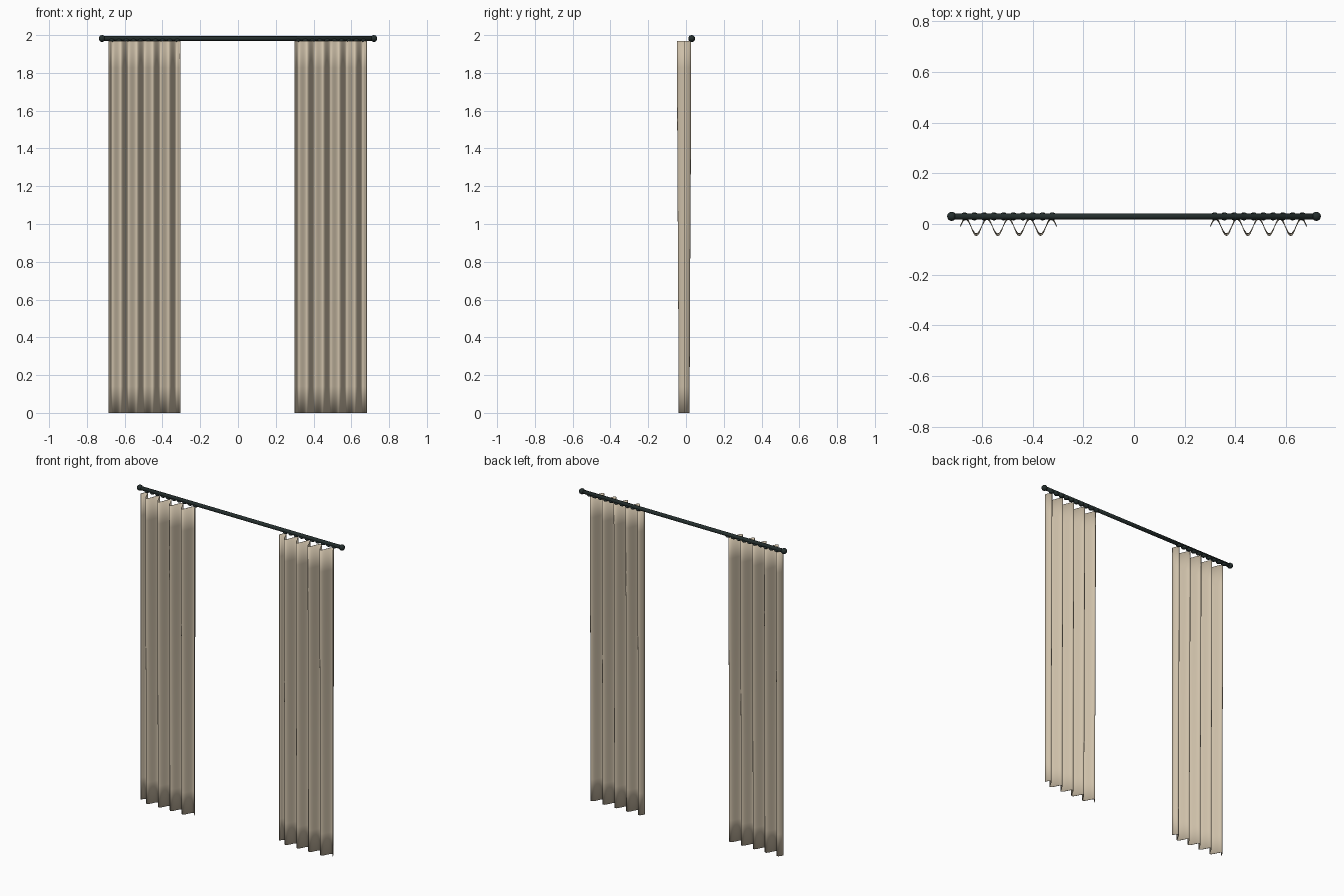
import bpy, bmesh, math
from mathutils import Matrix

cube = bpy.data.objects.get("Cube")
if cube:
    bpy.data.objects.remove(cube, do_unlink=True)


def material(name, rgb, rough):
    m = bpy.data.materials.new(name)
    m.use_nodes = True
    m.diffuse_color = (*rgb, 1)
    bsdf = m.node_tree.nodes["Principled BSDF"]
    bsdf.inputs["Base Color"].default_value = (*rgb, 1)
    bsdf.inputs["Roughness"].default_value = rough
    return m


LINEN = material("beige linen", (0.62, 0.53, 0.40), 0.8)
METAL = material("dark metal", (0.018, 0.028, 0.027), 0.5)

ROD_Y, ROD_Z = 0.03, 1.982
WIDTH, HEIGHT, PLEAT = 0.38, 1.968, 0.0845


def finish(name, bm, mat):
    me = bpy.data.meshes.new(name)
    bm.to_mesh(me)
    bm.free()
    me.materials.append(mat)
    me.shade_smooth()
    ob = bpy.data.objects.new(name, me)
    bpy.context.collection.objects.link(ob)
    return ob


def ball(name, x, z, radius, flat=1.0):
    bm = bmesh.new()
    place = Matrix.Translation((x, ROD_Y, z)) @ Matrix.Diagonal((1, 1, flat, 1))
    bmesh.ops.create_uvsphere(bm, u_segments=16, v_segments=10, radius=radius, matrix=place)
    return finish(name, bm, METAL)


def curtain(name, centre, cols=72, rows=14):
    # Pleated sheet, the folds getting shallower toward the hem
    bm = bmesh.new()
    grid = []
    for r in range(rows + 1):
        t = r / rows
        depth = 0.028 + 0.008 * t * t * (3 - 2 * t)
        row = []
        for c in range(cols + 1):
            u = (c / cols - 0.5) * WIDTH
            y = -0.01 + depth * math.cos(math.tau * u / PLEAT)
            row.append(bm.verts.new((centre + u, y, HEIGHT * t)))
        grid.append(row)
    for low, high in zip(grid, grid[1:]):
        for c in range(cols):
            bm.faces.new((low[c], low[c + 1], high[c + 1], high[c]))
    ob = finish(name, bm, LINEN)
    cloth = ob.modifiers.new("cloth thickness", "SOLIDIFY")
    cloth.thickness = 0.003
    cloth.offset = 0
    return ob


# Rod
bm = bmesh.new()
bmesh.ops.create_cone(bm, cap_ends=True, segments=20, radius1=0.012, radius2=0.012, depth=1.43,
                      matrix=Matrix.Translation((0, ROD_Y, ROD_Z)) @ Matrix.Rotation(math.pi / 2, 4, "Y"))
finish("curtain_rod", bm, METAL)

# Ball ends, curtains and the gliders they hang from
for side, sign, centre in (("left", 1, 0.491), ("right", -1, -0.495)):
    ball(side + "_rod_end", sign * 0.719, ROD_Z, 0.018)
    curtain(side + "_curtain", centre)
    for i in range(10):
        ball(f"{side}_glider_{i + 1}", centre + (i - 4.5) * 0.0385, 1.974, 0.016, 0.65)
